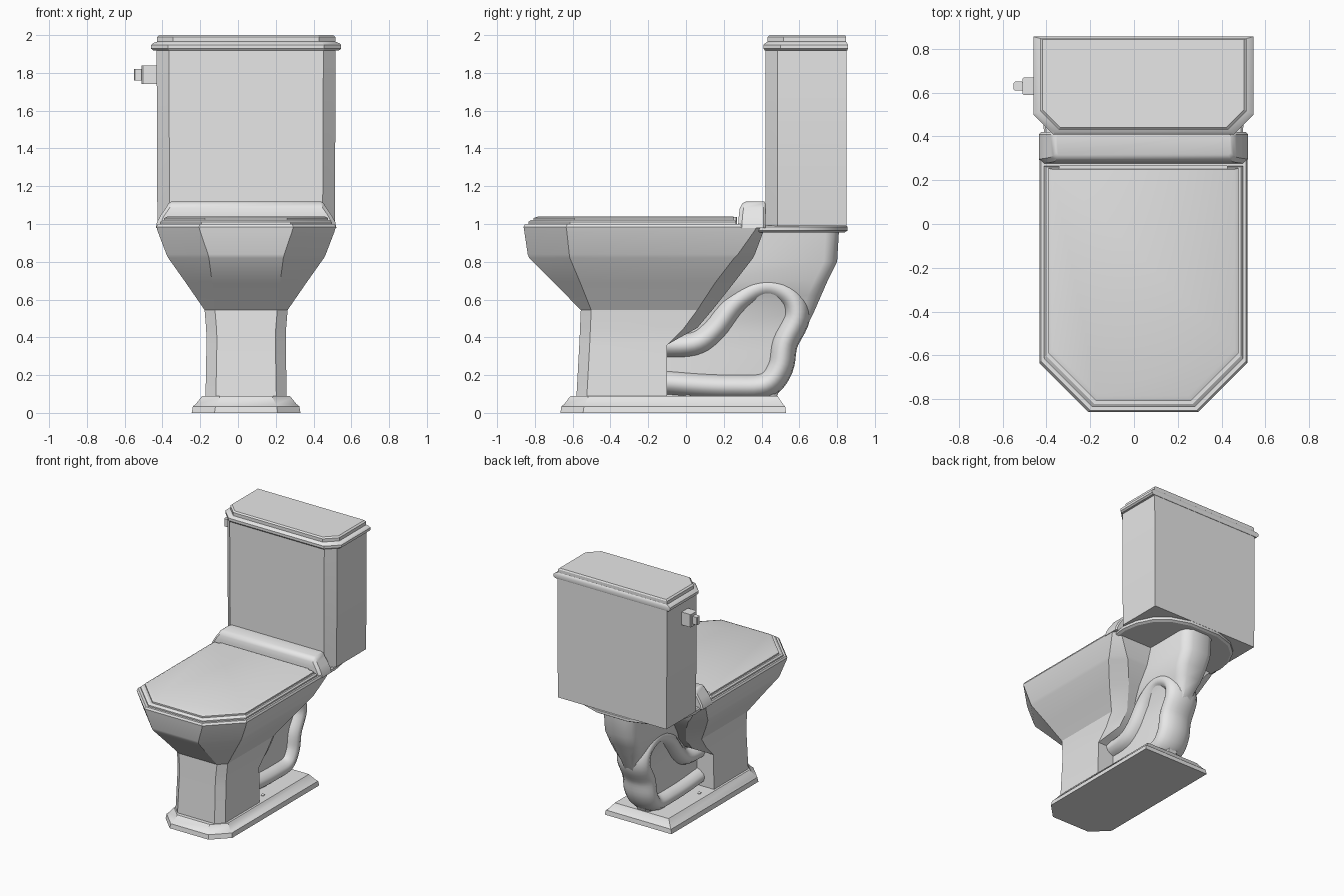
import bpy, bmesh, math
from mathutils import Vector

CX = 0.043  # body centre line; the flush lever shifts it off zero

mat = bpy.data.materials.new("light grey ceramic")
mat.diffuse_color = (0.8, 0.8, 0.8, 1)


def loft(name, rings, angle=28):
    """Skin a list of equal-length point rings and cap both ends."""
    bm = bmesh.new()
    loops = [[bm.verts.new((x + CX, y, z)) for x, y, z in r] for r in rings]
    n = len(loops[0])
    for a, b in zip(loops, loops[1:]):
        for i in range(n):
            j = (i + 1) % n
            bm.faces.new((a[i], a[j], b[j], b[i]))
    bm.faces.new(loops[0])
    bm.faces.new(loops[-1])
    bmesh.ops.remove_doubles(bm, verts=bm.verts, dist=1e-5)
    bmesh.ops.recalc_face_normals(bm, faces=bm.faces)
    me = bpy.data.meshes.new(name)
    bm.to_mesh(me)
    bm.free()
    me.materials.append(mat)
    me.shade_smooth()
    me.set_sharp_from_angle(angle=math.radians(angle))
    ob = bpy.data.objects.new(name, me)
    bpy.context.collection.objects.link(ob)
    return ob


def octagon(z, hw, y0, y1, cf=0.0, cb=0.0):
    """Level outline with cut front (cf) and back (cb) corners."""
    half = [(hw - cf, y0), (hw, y0 + cf), (hw, y1 - cb), (hw - cb, y1)]
    return [(x, y, z) for x, y in half] + [(-x, y, z) for x, y in reversed(half)]


def stack(name, rows, angle=28):
    return loft(name, [octagon(*r) for r in rows], angle)


def box(name, x0, x1, y0, y1, z0, z1):
    hw, mid = (x1 - x0) / 2, (x0 + x1) / 2 - CX
    rings = [[(x + mid, y, z) for x, y, z in octagon(z, hw, y0, y1, 0.006, 0.006)]
             for z in (z0, z1)]
    return loft(name, rings)


def smooth_path(pts, steps=5):
    """Catmull-Rom points through a 2D path."""
    p = [Vector(q) for q in pts]
    p = [p[0] * 2 - p[1]] + p + [p[-1] * 2 - p[-2]]
    out = []
    for a, b, c, d in zip(p, p[1:], p[2:], p[3:]):
        for k in range(steps):
            t = k / steps
            out.append(0.5 * (2 * b + (c - a) * t + (2 * a - 5 * b + 4 * c - d) * t * t
                              + (3 * b - a - 3 * c + d) * t ** 3))
    return out + [p[-2]]


# Stepped foot plate
stack("foot_plate", [
    (0.0, 0.288, -0.665, 0.53, 0.12), (0.035, 0.282, -0.66, 0.525, 0.12),
    (0.045, 0.268, -0.645, 0.515, 0.11), (0.08, 0.240, -0.62, 0.49, 0.10),
    (0.09, 0.232, -0.61, 0.485, 0.09)])

# Pedestal column flaring into the bowl
stack("pedestal_and_bowl", [
    (0.085, 0.215, -0.58, -0.10, 0.055), (0.36, 0.210, -0.565, -0.10, 0.055),
    (0.40, 0.210, -0.563, -0.03, 0.055, 0.03), (0.45, 0.212, -0.561, 0.06, 0.055, 0.07),
    (0.545, 0.220, -0.557, 0.14, 0.055, 0.08), (0.69, 0.320, -0.70, 0.255, 0.14, 0.10),
    (0.82, 0.412, -0.83, 0.355, 0.215, 0.10), (0.84, 0.422, -0.838, 0.365, 0.22, 0.09),
    (0.96, 0.468, -0.856, 0.41, 0.225, 0.05), (0.985, 0.475, -0.86, 0.415, 0.225, 0.04),
    (1.0, 0.468, -0.852, 0.415, 0.225, 0.04)])

# Seat ring and closed lid
stack("seat", [
    (0.998, 0.455, -0.835, 0.265, 0.22), (1.01, 0.455, -0.835, 0.265, 0.22),
    (1.02, 0.445, -0.822, 0.26, 0.22)])
stack("seat_lid", [
    (1.018, 0.434, -0.808, 0.255, 0.217), (1.031, 0.434, -0.808, 0.255, 0.217),
    (1.039, 0.418, -0.785, 0.25, 0.21)])
box("lid_hinge", CX - 0.385, CX + 0.385, 0.235, 0.27, 1.0, 1.036)

# Raised deck behind the lid
stack("rear_deck", [
    (0.98, 0.478, 0.275, 0.42, 0.02, 0.01), (1.01, 0.472, 0.277, 0.42, 0.02, 0.01),
    (1.05, 0.450, 0.28, 0.42, 0.02, 0.01), (1.085, 0.425, 0.285, 0.42, 0.02, 0.01),
    (1.108, 0.412, 0.298, 0.42, 0.015, 0.01), (1.118, 0.398, 0.315, 0.415, 0.01, 0.01)], 35)

# Rounded shelf carrying the tank
shelf = [(0.45, 0.38), (0.46, 0.48), (0.44, 0.60), (0.38, 0.72), (0.28, 0.805), (0.13, 0.855)]
shelf += [(-x, y) for x, y in reversed(shelf)]
loft("tank_shelf", [[(x * s, 0.45 + (y - 0.45) * s, z) for x, y in shelf]
                    for z, s in ((0.955, 0.96), (0.965, 1), (0.985, 1), (0.992, 0.98))])


# Neck: slim web low down, thicker under the shelf
def neck_ring(z, yf, yb, w):
    half = [(w, yf), (w, yb - 0.07), (w * 0.85, yb - 0.025), (w * 0.5, yb)]
    return [(x, y, z) for x, y in half] + [(-x, y, z) for x, y in reversed(half)]


loft("neck", [neck_ring(*r) for r in (
    (0.085, -0.12, 0.48, 0.07), (0.20, -0.12, 0.53, 0.07), (0.33, -0.12, 0.56, 0.07),
    (0.42, -0.05, 0.62, 0.07), (0.54, 0.05, 0.68, 0.075), (0.62, 0.10, 0.715, 0.11),
    (0.70, 0.16, 0.75, 0.13), (0.80, 0.22, 0.80, 0.135), (0.965, 0.30, 0.81, 0.14))], 40)

# Winding trapway moulded on the neck
trap = smooth_path([(-0.16, 0.355), (0.04, 0.365), (0.15, 0.44), (0.27, 0.59), (0.42, 0.67),
                    (0.55, 0.62), (0.585, 0.51), (0.52, 0.37), (0.495, 0.24), (0.42, 0.15),
                    (0.25, 0.14), (0.08, 0.145), (-0.11, 0.16)])
rings = []
for i, p in enumerate(trap):
    t = (trap[min(i + 1, len(trap) - 1)] - trap[max(i - 1, 0)]).normalized()
    ring = []
    for k in range(16):
        a = math.tau * k / 16
        s = 0.073 * math.sin(a)
        ring.append((0.135 * math.cos(a), p.x - t.y * s, p.y + t.x * s))
    rings.append(ring)
loft("trapway", rings, 60)

# Tank with rounded, cut front corners
stack("tank", [
    (0.99, 0.468, 0.42, 0.85, 0.065), (1.0, 0.470, 0.42, 0.85, 0.065),
    (1.93, 0.474, 0.42, 0.85, 0.065)])

# Tank lid: wide rolled edge and stepped top
stack("tank_lid", [
    (1.918, 0.490, 0.418, 0.853, 0.085), (1.928, 0.503, 0.410, 0.857, 0.09),
    (1.948, 0.503, 0.410, 0.857, 0.09), (1.958, 0.492, 0.420, 0.853, 0.087),
    (1.965, 0.472, 0.432, 0.848, 0.085), (1.99, 0.472, 0.432, 0.848, 0.085),
    (2.0, 0.460, 0.442, 0.842, 0.08)])

# Flush lever on the left side
box("lever_base", -0.51, -0.42, 0.59, 0.67, 1.74, 1.84)
box("lever_knob", -0.55, -0.505, 0.61, 0.65, 1.76, 1.82)

# Floor bolt caps beside the trap
for side, label in ((-1, "left"), (1, "right")):
    loft(label + "_bolt_cap", [
        [(side * 0.165 + r * math.cos(math.tau * k / 12),
          0.01 + r * math.sin(math.tau * k / 12), z) for k in range(12)]
        for z, r in ((0.085, 0.014), (0.094, 0.014), (0.097, 0.009))])
